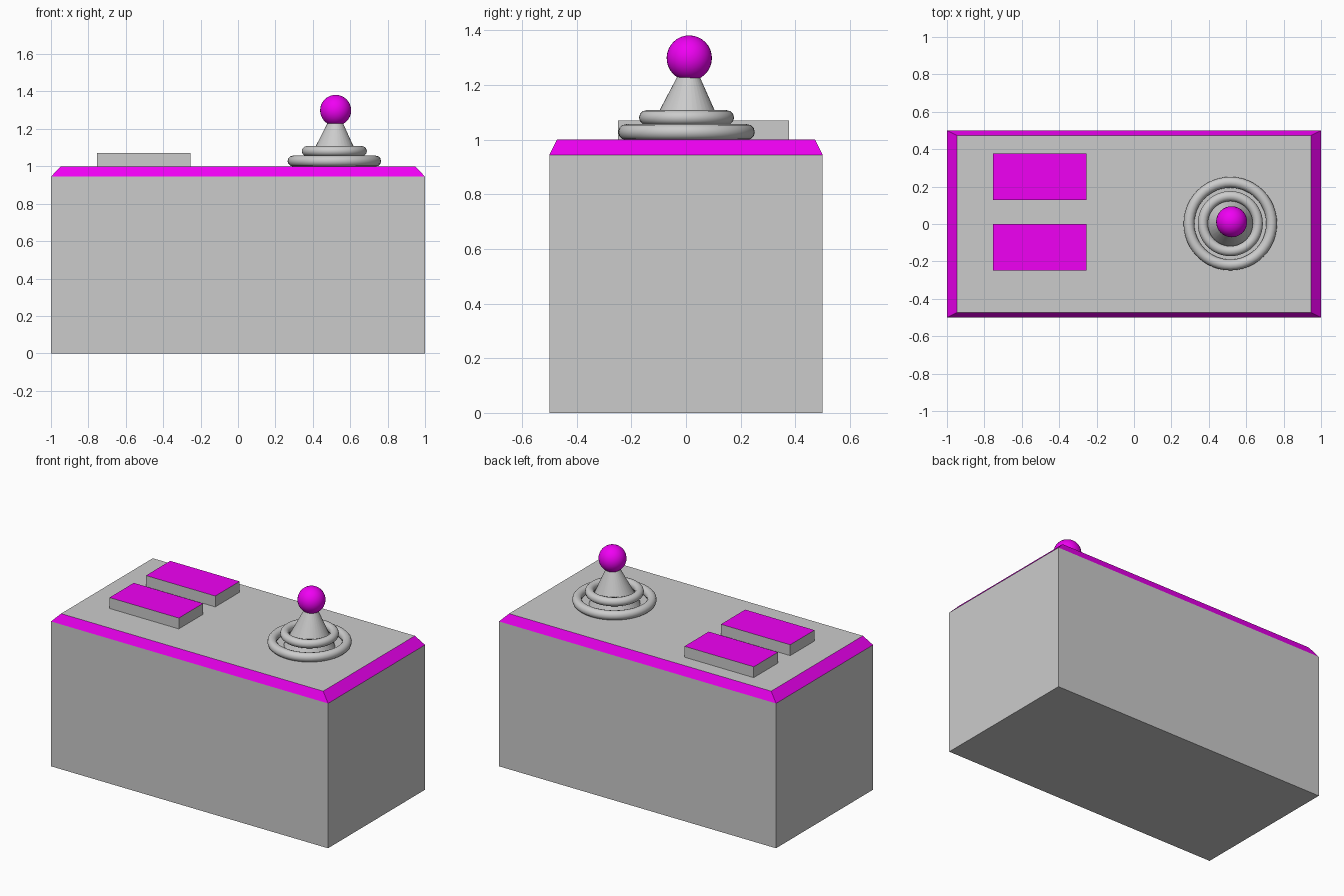
import bpy, bmesh
from mathutils import Vector

if "Cube" in bpy.data.objects:
    bpy.data.objects.remove(bpy.data.objects["Cube"])

magenta = bpy.data.materials.new("magenta")
magenta.diffuse_color = (0.87, 0.0, 0.9, 1)
magenta.use_nodes = True
magenta.node_tree.nodes["Principled BSDF"].inputs["Base Color"].default_value = magenta.diffuse_color
grey = bpy.data.materials.new("grey")
grey.diffuse_color = (0.8, 0.8, 0.8, 1)
grey.use_nodes = True
grey.node_tree.nodes["Principled BSDF"].inputs["Base Color"].default_value = grey.diffuse_color


def smooth(obj):
    bpy.ops.object.shade_smooth_by_angle(angle=0.6)
    return obj


def box(name, x0, x1, y0, y1, z0, z1, inset=(0, 0)):
    """Box whose top rectangle may be inset on x and y."""
    bm = bmesh.new()
    bmesh.ops.create_cube(bm, size=1)
    for v in bm.verts:
        top = v.co.z > 0
        ix, iy = inset if top else (0, 0)
        v.co = (x1 - ix if v.co.x > 0 else x0 + ix,
                y1 - iy if v.co.y > 0 else y0 + iy,
                z1 if top else z0)
    return finish(name, bm)


def finish(name, bm):
    bm.normal_update()
    mesh = bpy.data.meshes.new(name)
    bm.to_mesh(mesh)
    bm.free()
    obj = bpy.data.objects.new(name, mesh)
    bpy.context.collection.objects.link(obj)
    mesh.materials.append(grey)
    mesh.materials.append(magenta)
    return obj


# Console body: a plain box, its top edge drawn up and in as a coloured chamfer
body = box("console_body", -1, 1, -0.5, 0.5, 0, 0.945)
bm = bmesh.new()
bm.from_mesh(body.data)
top = [f for f in bm.faces if f.normal.z > 0.9]
rim = bmesh.ops.extrude_face_region(bm, geom=top)["geom"]
bmesh.ops.delete(bm, geom=top, context='FACES')
for v in (g for g in rim if isinstance(g, bmesh.types.BMVert)):
    v.co = (v.co.x * 0.946, v.co.y * 0.946, 1.0)
bm.normal_update()
for f in bm.faces:
    f.material_index = 1 if 0.1 < f.normal.z < 0.95 else 0
bm.to_mesh(body.data)
bm.free()

# Two push buttons with coloured tops
for name, y in (("back_button", 0.127), ("front_button", -0.249)):
    button = box(name, -0.753, -0.253, y, y + 0.25, 0.99, 1.071)
    for p in button.data.polygons:
        p.material_index = 1 if p.normal.z > 0.9 else 0

# Joystick base: two stacked rings
base = Vector((0.515, 0.002, 1.0))
for name, major, minor, z in (("lower_ring", 0.221, 0.029, 1.028),
                              ("upper_ring", 0.147, 0.027, 1.081)):
    bpy.ops.mesh.primitive_torus_add(major_radius=major, minor_radius=minor,
                                     major_segments=48, minor_segments=12,
                                     location=(base.x, base.y, z))
    bpy.context.object.name = name
    smooth(bpy.context.object)

# Tapered stick, tilted very slightly towards the ball
knob = Vector((0.522, 0.012, 1.299))
axis = knob - base
bpy.ops.mesh.primitive_cone_add(vertices=32, radius1=0.153, radius2=0.008,
                                depth=axis.length, location=(base + knob) / 2,
                                rotation=axis.to_track_quat('Z', 'Y').to_euler())
bpy.context.object.name = "stick"
smooth(bpy.context.object)

# Ball knob
bpy.ops.mesh.primitive_uv_sphere_add(segments=32, ring_count=16, radius=0.083,
                                     location=knob,
                                     rotation=axis.to_track_quat('Z', 'Y').to_euler())
ball = smooth(bpy.context.object)
ball.name = "ball_knob"
ball.data.materials.append(magenta)
